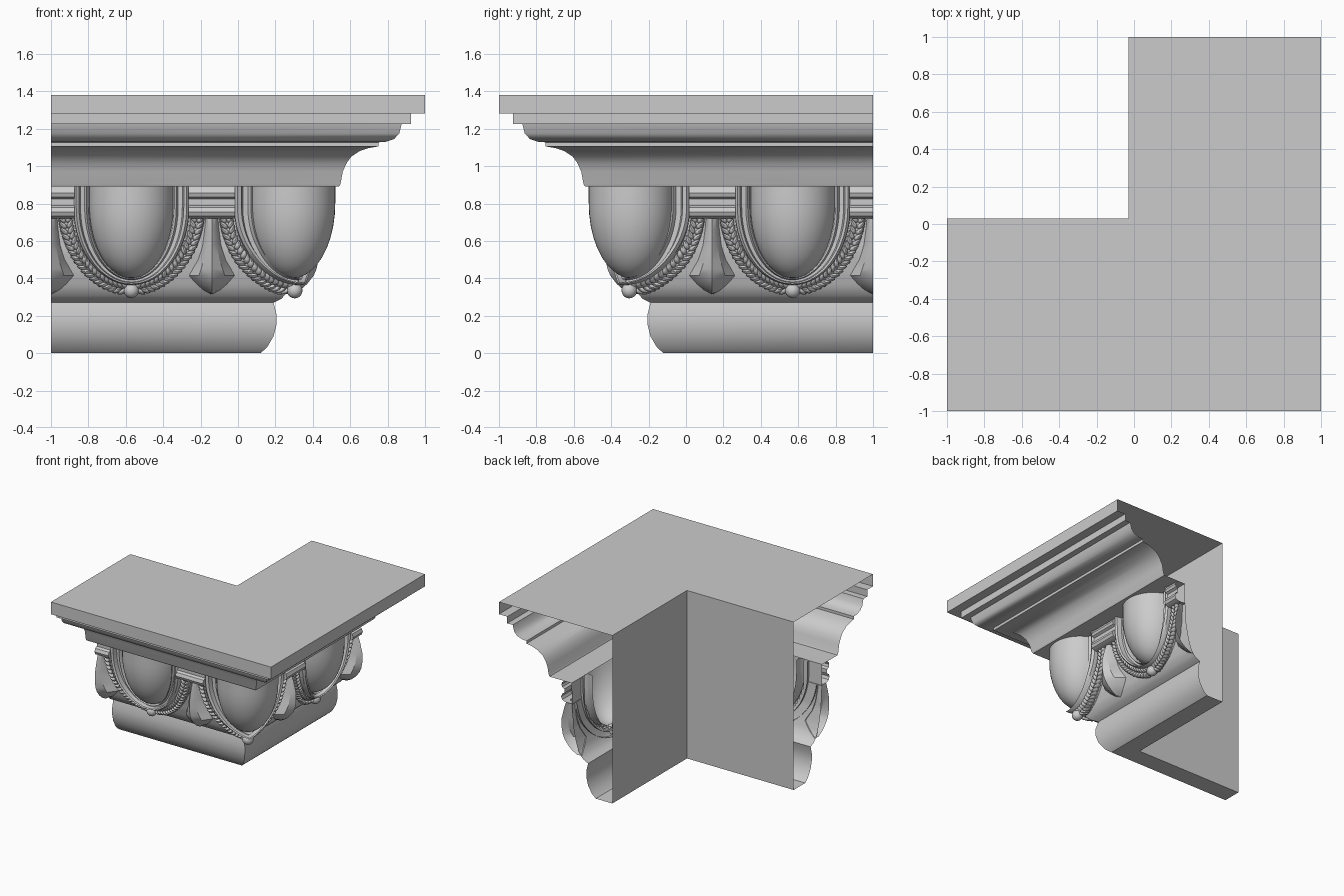
import bpy, bmesh
from math import sin, cos, pi, radians, hypot
from mathutils import Vector

if "Cube" in bpy.data.objects:
    bpy.data.objects.remove(bpy.data.objects["Cube"])

# The moulding is described on one arm as (u along the arm, d outward, z up),
# then mirrored across the diagonal to make the second arm of the corner.
R = 0.23          # egg radius
DC = 0.29         # egg axis depth
CORNER = 0.29     # u of the corner egg
EGG_U = -0.57     # u of the straight egg
WALL = [(0.19, 0.27), (0.24, 0.295), (0.275, 0.345), (0.30, 0.42),
        (0.325, 0.54), (0.335, 0.70), (0.34, 0.89)]


def wall(z):
    z = min(max(z, 0.27), 0.89)
    for (d0, z0), (d1, z1) in zip(WALL, WALL[1:]):
        if z <= z1:
            return d0 + (d1 - d0) * (z - z0) / (z1 - z0)
    return WALL[-1][0]


def emit(name, verts, faces, angle=32):
    bm = bmesh.new()
    for conv in (lambda p: (p[0], -p[1], p[2]), lambda p: (p[1], -p[0], p[2])):
        vs = [bm.verts.new(conv(p)) for p in verts]
        for f in faces:
            bm.faces.new([vs[i] for i in f])
    bmesh.ops.remove_doubles(bm, verts=bm.verts, dist=0.0005)
    bmesh.ops.recalc_face_normals(bm, faces=bm.faces)
    me = bpy.data.meshes.new(name)
    bm.to_mesh(me)
    bm.free()
    me.shade_smooth()
    me.set_sharp_from_angle(angle=radians(angle))
    ob = bpy.data.objects.new(name, me)
    bpy.context.collection.objects.link(ob)
    return ob


def grid(rows):
    n = len(rows[0])
    verts = [p for r in rows for p in r]
    faces = [(i * n + j, i * n + j + 1, (i + 1) * n + j + 1, (i + 1) * n + j)
             for i in range(len(rows) - 1) for j in range(n - 1)]
    return verts, faces


def join(parts):
    verts, faces = [], []
    for v, f in parts:
        k = len(verts)
        verts += v
        faces += [tuple(i + k for i in q) for q in f]
    return verts, faces


# cornice, flat top, back wall, underside and rounded base as one mitred shell
shell = [(0.34, 0.89), (0.54, 0.89), (0.548, 0.905), (0.56, 0.97), (0.58, 1.015),
         (0.605, 1.05), (0.65, 1.08), (0.70, 1.097), (0.75, 1.105), (0.75, 1.127),
         (0.79, 1.13), (0.835, 1.145), (0.862, 1.175), (0.875, 1.225), (0.925, 1.225),
         (0.925, 1.28), (1.0, 1.28), (1.0, 1.38), (-0.03, 1.38), (-0.03, 0),
         (0.12, 0), (0.155, 0.03), (0.19, 0.09), (0.205, 0.15), (0.205, 0.21), (0.19, 0.27)]
emit("cornice_and_base", *grid([[(-1, d, z) for d, z in shell], [(d, d, z) for d, z in shell]]))


def outline(a, th):
    """U-shaped line around an egg: half width a, angle th from the bottom."""
    b = 0.38 + 0.45 * (a - R)
    if abs(th) > pi / 2:      # straight stub up to the cornice
        return (a if th > 0 else -a), 0.78 + (abs(th) - pi / 2) * 0.55
    return a * sin(th), 0.78 - b * cos(th)


# curved wall behind the ornament, opened where the eggs sit
zs = [0.27 + 0.62 * i / 30 for i in range(31)]
v, f = grid([[(-1 + (wall(z) + 1) * t / 80, wall(z), z) for z in zs] for t in range(81)])


def solid(q):
    u = sum(v[i][0] for i in q) / 4
    z = sum(v[i][2] for i in q) / 4
    for c in (EGG_U, CORNER):
        x = (u - c) / 0.27
        y = min(0, z - 0.78) / 0.398
        if hypot(x, y) < 1:
            return False
    return True


emit("back_wall", v, [q for q in f if solid(q)])


def placed(c, corner, u, h, z):
    """Point h above the wall, bent round the mitre for the corner egg."""
    d = wall(z) + h
    if corner:
        u += (d - DC) * max(0, 1 - abs(u) / 0.3)
    return (c + u, d, z)


# template for the small leaves and beads
tmp = bmesh.new()
bmesh.ops.create_icosphere(tmp, subdivisions=2, radius=1)
ball_v = [p.co.copy() for p in tmp.verts]
ball_f = [tuple(p.index for p in q.verts) for q in tmp.faces]
tmp.free()

FRAME = [(0.222, -0.01), (0.228, 0.035), (0.240, 0.05), (0.250, 0.03), (0.272, 0.035),
         (0.280, 0.07), (0.295, 0.08), (0.308, 0.065), (0.312, -0.02)]
BAND = [(0.310, 0.02), (0.355, 0.028), (0.392, 0.015), (0.398, -0.02)]

for label, c, corner in (("side", EGG_U, False), ("corner", CORNER, True)):
    # egg
    prof = [(R, 0.89)] + [(R * cos(k * pi / 20), 0.80 - 0.40 * sin(k * pi / 20)) for k in range(11)]
    n = 18 if corner else 24
    span = 135 if corner else 180
    phis = [radians(-90 + span * i / n) for i in range(n + 1)]
    rows = [[(c + r * sin(p), DC + r * cos(p), z) for r, z in prof] for p in phis]
    emit(label + "_egg", *grid(rows))

    # moulded frame around the egg
    top = pi / 2 + 0.2
    steps = [-top] + [-pi / 2 + pi * i / 40 for i in range(41)] + [top]
    if corner:
        steps = [t for t in steps if t < 0.001]
    emit(label + "_frame", *grid([[placed(c, corner, outline(a, t)[0], h, outline(a, t)[1])
                                   for a, h in FRAME] for t in steps]))

    # strip carrying the leaves
    lim = 1.43
    ts = [-lim + 2 * lim * i / 40 for i in range(21 if corner else 41)]
    emit(label + "_leaf_strip", *grid([[placed(c, corner, outline(a, t)[0], h, outline(a, t)[1])
                                        for a, h in BAND] for t in ts]))

    # herringbone leaves
    parts = []
    for side in ((-1,) if corner else (-1, 1)):
        for k in range(19):
            t = 0.13 + (lim - 0.13) * k / 18
            u0, z0 = outline(0.355, t)
            u1, z1 = outline(0.355, t + 0.02)
            tan = Vector((u1 - u0, z1 - z0)).normalized()
            nor = Vector((tan.y, -tan.x))
            for s in (-1, 1):
                ax = (tan * 0.8 + nor * s * 0.6).normalized()
                pe = Vector((ax.y, -ax.x))
                ce = Vector((u0, z0)) + nor * s * 0.02
                pts = []
                for b in ball_v:
                    w = 0.013 * (1 - 0.35 * b.x)
                    q = ce + ax * b.x * 0.027 + pe * b.y * w
                    pts.append(placed(c, corner, side * q.x, 0.03 + b.z * 0.022, q.y))
                parts.append((pts, ball_f))
    # bead at the bottom of the garland (one on the mitre for the corner)
    d = wall(0.335) + 0.035
    if not corner:
        parts.append(([(c + b.x * 0.042, d + b.y * 0.042, 0.335 + b.z * 0.042) for b in ball_v], ball_f))
    emit(label + "_leaves", *join(parts))
    if corner:
        bpy.ops.mesh.primitive_uv_sphere_add(segments=16, ring_count=10, radius=0.042,
                                             location=(d, -d, 0.335))
        bpy.context.object.name = "corner_bead"
        bpy.ops.object.shade_smooth()

# short moulded bars between the eggs
bar = [(0.33, 0.72), (0.40, 0.72), (0.425, 0.732), (0.435, 0.755), (0.425, 0.78), (0.405, 0.79),
       (0.405, 0.825), (0.425, 0.835), (0.432, 0.855), (0.425, 0.875), (0.41, 0.89)]
bars = []
for u0, u1 in ((-1, -0.875), (-0.265, -0.015)):
    v, f = grid([[(u, d, z) for d, z in bar] for u in (u0, u1)])
    n = len(bar)
    ends = [tuple(range(n, 2 * n))] + ([tuple(range(n))] if u0 > -1 else [])
    bars.append((v, f + ends))
emit("bars", *join(bars))

# darts: narrow stem flaring into a pointed leaf; half a dart at the cut end
DART = [(0.72, 0.035, 0.39), (0.66, 0.04, 0.41), (0.58, 0.05, 0.43), (0.50, 0.075, 0.43),
        (0.45, 0.105, 0.42), (0.415, 0.125, 0.405), (0.37, 0.085, 0.37), (0.34, 0.05, 0.335),
        (0.315, 0.004, 0.29)]
darts = []
for c, cols in ((-0.14, (-1, -0.55, 0, 0.55, 1)), (-1, (0, 0.55, 1))):
    rows = []
    for z, w, ridge in DART:
        e = wall(z) - 0.005
        rows.append([(c + k * w, e + (ridge - e) * {0: 1, 0.55: 0.7, 1: 0}[abs(k)], z) for k in cols])
    darts.append(grid(rows))
emit("darts", *join(darts), angle=25)
